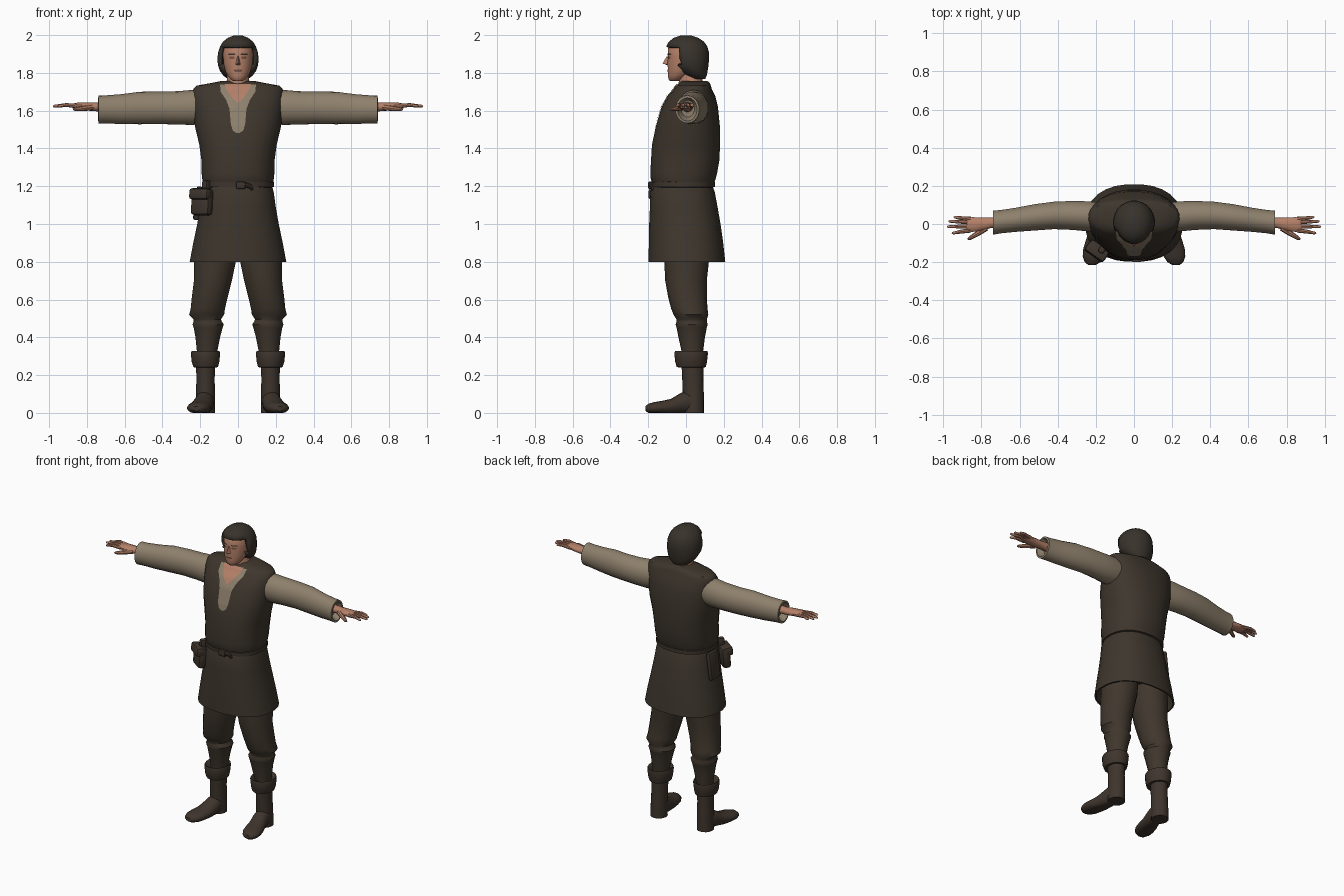
import bpy, bmesh, math
from mathutils import Vector, Matrix
from mathutils.bvhtree import BVHTree


def material(name, r, g, b):
    m = bpy.data.materials.new(name)
    m.diffuse_color = [((c / 255 + .055) / 1.055) ** 2.4 for c in (r, g, b)] + [1]
    return m


TUNIC = material("dark wool", 62, 54, 45)
TROUSER = material("trouser cloth", 64, 55, 45)
LEATHER = material("boot leather", 62, 52, 44)
LINEN = material("linen", 142, 128, 108)
SKIN = material("skin", 180, 128, 104)
HAIR = material("hair", 56, 50, 43)
SHADE = material("dark skin", 118, 82, 66)


def finish(name, bm, mat, mirror=False, angle=40):
    bmesh.ops.recalc_face_normals(bm, faces=bm.faces)
    me = bpy.data.meshes.new(name)
    bm.to_mesh(me)
    bm.free()
    ob = bpy.data.objects.new(name, me)
    bpy.context.collection.objects.link(ob)
    me.materials.append(mat)
    bpy.ops.object.select_all(action='DESELECT')
    ob.select_set(True)
    bpy.context.view_layer.objects.active = ob
    bpy.ops.object.shade_smooth_by_angle(angle=math.radians(angle))
    if mirror:
        mod = ob.modifiers.new("mirror", 'MIRROR')
        mod.use_mirror_merge = False
    return ob


def loft_mesh(rings, axis='z', n=18, power=2.0, floor=None):
    """Rings are (position, centre a, centre b, radius a, radius b)."""
    bm = bmesh.new()
    loops = []
    for t, ca, cb, ra, rb in rings:
        loop = []
        for i in range(n):
            a = 2 * math.pi * (i + .5) / n
            c, s = math.cos(a), math.sin(a)
            u = ca + ra * math.copysign(abs(c) ** (2 / power), c)
            v = cb + rb * math.copysign(abs(s) ** (2 / power), s)
            co = {'x': (t, u, v), 'y': (u, t, v), 'z': (u, v, t)}[axis]
            if floor is not None:
                co = (co[0], co[1], max(co[2], floor))
            loop.append(bm.verts.new(co))
        loops.append(loop)
    for a, b in zip(loops, loops[1:]):
        for i in range(n):
            bm.faces.new((a[i], a[(i + 1) % n], b[(i + 1) % n], b[i]))
    bm.faces.new(loops[0])
    bm.faces.new(loops[-1])
    return bm


def loft(name, rings, mat, mirror=False, **kw):
    return finish(name, loft_mesh(rings, **kw), mat, mirror)


def tube(name, points, mat, mirror=False, n=8):
    """Tapered limb through (x, y, z, radius) points."""
    bm = bmesh.new()
    loops = []
    for k, p in enumerate(points):
        a, b = points[max(k - 1, 0)], points[min(k + 1, len(points) - 1)]
        q = (Vector(b[:3]) - Vector(a[:3])).to_track_quat('Z', 'Y')
        loops.append([bm.verts.new(Vector(p[:3]) + q @ Vector(
            (p[3] * math.cos(2 * math.pi * i / n), p[3] * math.sin(2 * math.pi * i / n), 0)))
            for i in range(n)])
    for a, b in zip(loops, loops[1:]):
        for i in range(n):
            bm.faces.new((a[i], a[(i + 1) % n], b[(i + 1) % n], b[i]))
    bm.faces.new(loops[0])
    bm.faces.new(loops[-1])
    return finish(name, bm, mat, mirror)


def box(name, loc, size, mat, turn=0, tilt=0, bevel=.02):
    bm = bmesh.new()
    bmesh.ops.create_cube(bm, size=1, matrix=Matrix.Diagonal((*size, 1)))
    bmesh.ops.bevel(bm, geom=bm.edges[:], offset=bevel, segments=2, affect='EDGES', profile=.5)
    bm.transform(Matrix.Translation(loc) @ Matrix.Rotation(turn, 4, 'Z') @ Matrix.Rotation(tilt, 4, 'X'))
    return finish(name, bm, mat)


def plate(name, target, outline, mat, lift, cx=0, mirror=False, cols=8):
    """Thin patch laid on the front of target; outline is (z, half width)."""
    me = target.data
    tree = BVHTree.FromPolygons([v.co for v in me.vertices], [p.vertices[:] for p in me.polygons])
    bm = bmesh.new()
    rows = []
    for (z0, w0), (z1, w1) in zip(outline, outline[1:]):
        for k in range(4):
            rows.append((z0 + (z1 - z0) * k / 4, w0 + (w1 - w0) * k / 4))
    rows.append(outline[-1])
    grid = []
    for z, w in rows:
        row = []
        for i in range(cols + 1):
            x = cx + w * (2 * i / cols - 1)
            hit = tree.ray_cast(Vector((x, -1, z)), Vector((0, 1, 0)))[0]
            row.append(bm.verts.new((x, (hit.y if hit else 0) - lift, z)))
        grid.append(row)
    for a, b in zip(grid, grid[1:]):
        for i in range(cols):
            bm.faces.new((a[i], a[i + 1], b[i + 1], b[i]))
    ob = finish(name, bm, mat, mirror)
    if ob.data.polygons[0].normal.y > 0:
        ob.data.flip_normals()
    return ob


# Tunic body, skirt and belt
torso = loft("tunic_body", [
    (1.20, 0, -.015, .183, .158), (1.235, 0, -.015, .190, .172), (1.27, 0, -.012, .194, .178),
    (1.34, 0, -.004, .195, .182), (1.42, 0, 0, .206, .181), (1.52, 0, .01, .230, .170),
    (1.62, 0, .02, .238, .150), (1.68, 0, .03, .241, .125), (1.715, 0, .037, .238, .100),
    (1.732, 0, .04, .222, .092), (1.745, 0, .045, .15, .082), (1.758, 0, .045, .085, .068)],
    TUNIC, n=28, power=2.3)
loft("tunic_skirt", [
    (1.21, 0, -.018, .178, .155), (1.17, 0, -.018, .190, .171), (1.09, 0, -.012, .201, .180),
    (1.0, 0, -.006, .217, .190), (.9, 0, 0, .238, .198), (.8, 0, .005, .257, .204),
    (.8, 0, .005, .247, .194), (.9, 0, 0, .225, .185)], TUNIC, n=28, power=2.3)
loft("belt", [(1.192, 0, -.016, .176, .155), (1.197, 0, -.016, .192, .170), (1.222, 0, -.016, .192, .170),
              (1.228, 0, -.016, .176, .155)], LEATHER, n=28, power=2.3)
box("belt_knot", (.015, -.188, 1.205), (.05, .025, .04), LEATHER, bevel=.008)
tube("belt_end", [(.03, -.185, 1.21, .014), (.065, -.178, 1.2, .012), (.075, -.176, 1.18, .007)], LEATHER)

# Pouches at the hip
box("front_pouch", (-.19, -.135, 1.115), (.12, .055, .14), LEATHER, -.62, -.1)
box("pouch_flap", (-.197, -.145, 1.158), (.122, .06, .06), LEATHER, -.62, -.1, .015)
box("pouch_loop", (-.165, -.13, 1.20), (.035, .05, .06), LEATHER, -.62, 0, .01)
box("side_pouch", (-.213, .01, 1.11), (.10, .03, .18), LEATHER, -1.55, -.12, .012)

# Open neckline with shirt and skin showing
plate("shirt_front", torso, [(1.738, .095), (1.70, .092), (1.655, .062), (1.61, .045), (1.53, .038),
                             (1.495, .028), (1.482, .008)], LINEN, .004)
plate("chest_opening", torso, [(1.742, .07), (1.71, .06), (1.67, .03), (1.642, .003)], SKIN, .007)
loft("neck", [(1.68, 0, .03, .075, .06), (1.735, 0, .025, .072, .066), (1.76, 0, .025, .060, .062),
              (1.83, 0, .02, .055, .065)], SKIN)

# Head, face and hair
head = loft("head", [
    (1.756, 0, -.062, .022, .022), (1.765, 0, -.055, .038, .038), (1.785, 0, -.04, .055, .056),
    (1.81, 0, -.026, .068, .070), (1.85, 0, -.012, .077, .087), (1.89, 0, -.008, .080, .088),
    (1.93, 0, -.004, .078, .092), (1.965, 0, 0, .06, .07), (1.985, 0, 0, .03, .035)], SKIN, n=20)
bm = bmesh.new()
nose = [bm.verts.new(c) for c in ((0, -.099, 1.893), (-.018, -.088, 1.843), (.018, -.088, 1.843),
                                  (0, -.124, 1.85), (0, -.085, 1.836))]
for f in ((0, 1, 3), (0, 3, 2), (1, 4, 3), (4, 2, 3), (0, 2, 4, 1)):
    bm.faces.new([nose[i] for i in f])
finish("nose", bm, SKIN)
plate("eye", head, [(1.886, .012), (1.879, .014), (1.874, .010)], SHADE, .003, .032, True, 4)
plate("eyebrow", head, [(1.902, .017), (1.895, .019)], HAIR, .004, .033, True, 4)
plate("mouth", head, [(1.818, .020), (1.811, .024), (1.806, .016)], SHADE, .003, 0, False, 6)
bm = loft_mesh([
    (1.768, 0, .062, .055, .04), (1.785, 0, .052, .078, .058), (1.81, 0, .035, .096, .080),
    (1.84, 0, .018, .107, .102), (1.875, 0, .01, .110, .113), (1.91, 0, .008, .106, .114),
    (1.94, 0, .004, .096, .110), (1.965, 0, .002, .080, .094), (1.985, 0, 0, .055, .066),
    (1.997, 0, 0, .026, .032)], n=24)
front = [f for f in bm.faces if f.calc_center_median().z < 1.935
         and f.calc_center_median().y < -.028 and len(f.verts) == 4]
bmesh.ops.delete(bm, geom=front, context='FACES')
hair = finish("hair", bm, HAIR)
thick = hair.modifiers.new("thickness", 'SOLIDIFY')
thick.thickness, thick.offset = .02, -1

# Sleeves
loft("sleeve", [
    (.16, .04, 1.62, .07, .08), (.24, .04, 1.617, .080, .093), (.32, .045, 1.615, .077, .088),
    (.42, .045, 1.615, .073, .086), (.52, .035, 1.614, .070, .086), (.62, .022, 1.608, .064, .079),
    (.70, .012, 1.607, .062, .074), (.738, .007, 1.607, .064, .074), (.74, .007, 1.607, .052, .062),
    (.70, .01, 1.61, .035, .045)], LINEN, True, axis='x')

# Hands
loft("palm", [(.68, .008, 1.62, .03, .028), (.75, .006, 1.62, .028, .024), (.80, .0, 1.622, .036, .022),
              (.85, -.003, 1.625, .040, .018), (.875, -.003, 1.625, .036, .013)], SKIN, True, axis='x', n=12)
for name, y0, y1, reach in (("index", -.033, -.048, .955), ("middle", -.012, -.014, .98),
                            ("ring", .009, .014, .972), ("little", .026, .036, .945)):
    tube(name + "_finger", [(.855, y0, 1.625, .012), (.91, (y0 + y1) / 2, 1.63, .010),
                            (reach - .006, y1, 1.624, .007), (reach, y1, 1.623, .003)], SKIN, True)
tube("thumb", [(.775, -.02, 1.618, .017), (.82, -.05, 1.612, .014), (.86, -.074, 1.607, .010),
               (.872, -.08, 1.606, .004)], SKIN, True)

# Trousers: baggy above the knee, bound below
loft("trouser_leg", [
    (.92, .115, .005, .11, .12), (.80, .122, .003, .112, .118), (.70, .133, .0, .102, .110),
    (.61, .150, .008, .096, .102), (.55, .160, .018, .092, .096), (.52, .166, .026, .094, .092),
    (.495, .163, .030, .074, .080), (.483, .160, .030, .076, .080), (.468, .158, .030, .084, .085),
    (.452, .158, .030, .078, .080), (.40, .160, .030, .066, .070), (.32, .164, .034, .054, .056),
    (.28, .166, .034, .05, .052)], TROUSER, True)

# Boots with turned-down cuffs
loft("boot_cuff", [(.31, .172, .03, .05, .055), (.328, .172, .028, .074, .086), (.315, .172, .027, .079, .089),
                   (.27, .172, .027, .074, .084), (.242, .171, .028, .066, .077), (.24, .171, .03, .045, .05)],
     LEATHER, True)
loft("boot_shaft", [(.26, .171, .034, .052, .058), (.18, .172, .036, .049, .056), (.11, .172, .038, .051, .056),
                    (.05, .174, .04, .052, .055), (0, .174, .04, .053, .055)], LEATHER, True)
loft("boot_foot", [
    (.06, .174, .05, .045, .05), (.02, .176, .06, .050, .062), (-.03, .182, .048, .052, .056),
    (-.08, .194, .032, .058, .042), (-.13, .205, .028, .062, .035), (-.17, .212, .026, .058, .031),
    (-.20, .217, .024, .042, .024), (-.215, .220, .022, .020, .012)], LEATHER, True, axis='y', floor=0)
